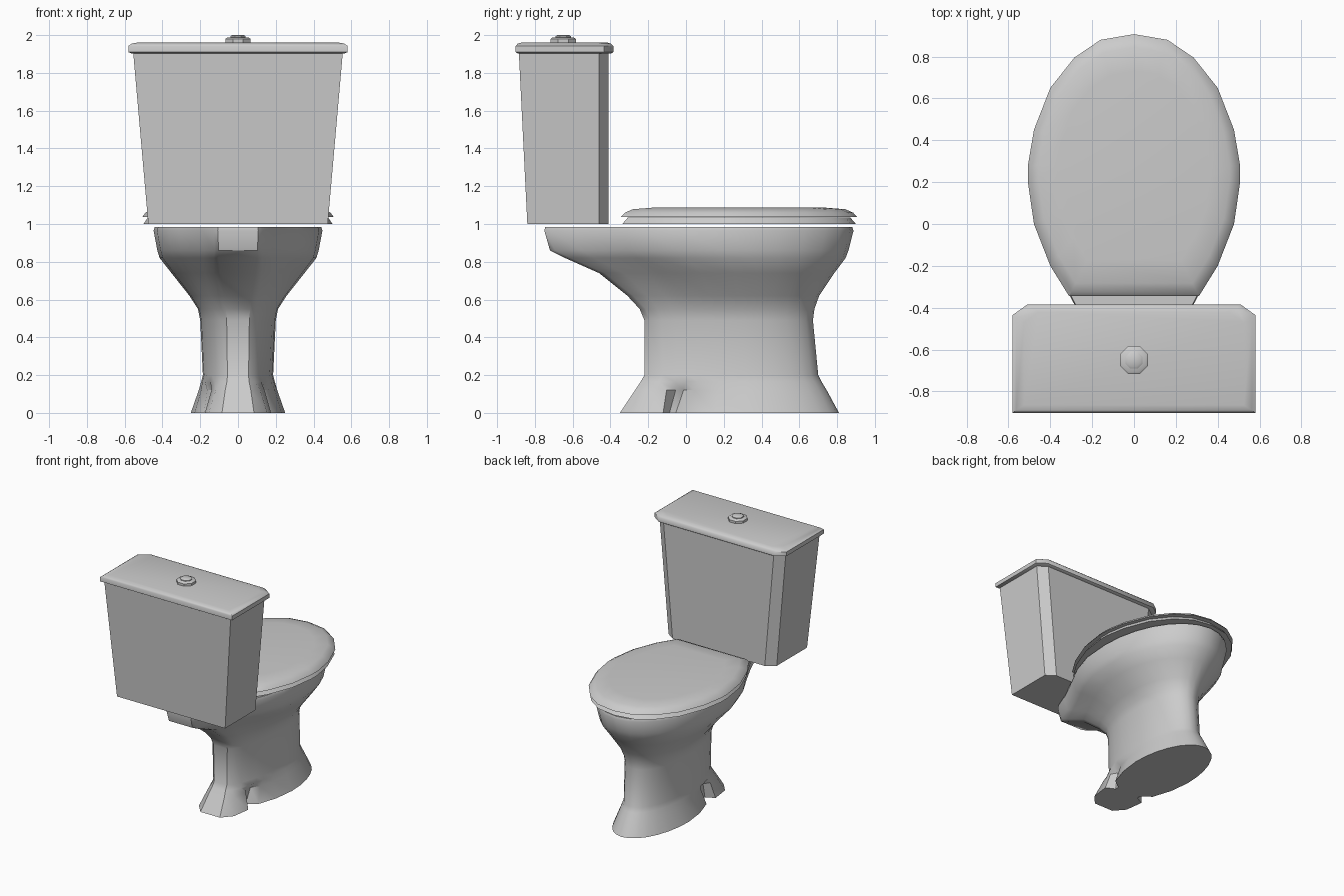
import bpy, bmesh
from math import sin, cos, pi

if "Cube" in bpy.data.objects:
    bpy.data.objects.remove(bpy.data.objects["Cube"])


def loft(name, rings, angle=40):
    """Skin a stack of equal-length rings of 3D points and cap both ends."""
    bm = bmesh.new()
    loops = [[bm.verts.new(p) for p in r] for r in rings]
    n = len(loops[0])
    for a, b in zip(loops, loops[1:]):
        for i in range(n):
            j = (i + 1) % n
            bm.faces.new((a[i], a[j], b[j], b[i]))
    bm.faces.new(loops[0][::-1])
    bm.faces.new(loops[-1])
    bmesh.ops.recalc_face_normals(bm, faces=bm.faces[:])
    mesh = bpy.data.meshes.new(name)
    bm.to_mesh(mesh)
    bm.free()
    ob = bpy.data.objects.new(name, mesh)
    bpy.context.collection.objects.link(ob)
    bpy.ops.object.select_all(action='DESELECT')
    ob.select_set(True)
    bpy.context.view_layer.objects.active = ob
    bpy.ops.object.shade_smooth_by_angle(angle=angle * pi / 180)
    return ob


def mirrored(half):
    """Close a right-hand outline by mirroring it across x = 0."""
    return half + [(-x, y) for x, y in reversed(half) if x > 1e-4]


# Rear half outlines: (distance fraction, width fraction)
LEDGE = [(0, 1), (.25, .96), (.45, .82), (.55, .71), (.63, .62), (.82, .42), (.97, .29), (1, .24)]
ROUND = [(0, 1), (.25, .97), (.45, .9), (.57, .83), (.68, .75), (.82, .63), (.94, .46), (1, .3)]
FOOT = [(0, 1), (.25, .92), (.48, .72), (.56, .42), (.61, .42), (.66, .7), (.88, .62), (1, .34)]


def blend(a, b, k):
    return [(p[0] + (q[0] - p[0]) * k, p[1] + (q[1] - p[1]) * k) for p, q in zip(a, b)]


def bowl_ring(z, y0, y1, w, rear):
    yc = y0 + (y1 - y0) * .58
    half = [(w * sin(i * pi / 14), yc + (y1 - yc) * cos(i * pi / 14)) for i in range(7)]
    half += [(w * g, yc - (yc - y0) * f) for f, g in rear]
    return [(x, y, z) for x, y in mirrored(half)]


# Bowl, pedestal and notched foot
loft("bowl_and_pedestal", [bowl_ring(*s) for s in (
    (0, -.35, .81, .25, FOOT),
    (.12, -.27, .745, .208, blend(FOOT, ROUND, .35)),
    (.165, -.24, .718, .195, ROUND),
    (.2, -.22, .70, .186, ROUND),
    (.49, -.22, .672, .2, ROUND),
    (.55, -.245, .68, .212, ROUND),
    (.62, -.31, .705, .257, blend(ROUND, LEDGE, .25)),
    (.74, -.46, .785, .352, blend(ROUND, LEDGE, .6)),
    (.82, -.64, .845, .415, blend(ROUND, LEDGE, .9)),
    (.86, -.72, .86, .427, LEDGE),
    (.965, -.75, .887, .447, LEDGE),
    (.985, -.745, .88, .44, LEDGE))])

# Seat and cover share one egg-shaped outline with a straight hinge side
EGG = mirrored([(0, .907), (.16, .88), (.285, .795), (.4, .65), (.478, .45), (.507, .28),
                (.507, .2), (.478, 0), (.4, -.2), (.31, -.345)])


def egg_ring(z, s):
    return [(x * s, .28 + (y - .28) * s, z) for x, y in EGG]


loft("seat", [egg_ring(z, s) for z, s in ((1.0, .988), (1.035, .94))])
loft("seat_cover", [egg_ring(z, s) for z, s in
                    ((1.037, 1), (1.06, .965), (1.078, .90), (1.087, .72))])


# Tank with chamfered corners on the bowl side
def tank_ring(z, w, y0, y1, cx=.07, cy=.05):
    half = [(w - cx, y1), (w, y1 - cy), (w, y0)]
    return [(x, y, z) for x, y in mirrored(half)]


loft("tank", [tank_ring(1.0, .475, -.84, -.41), tank_ring(1.91, .555, -.885, -.41)], 30)
loft("tank_lid", [tank_ring(*s) for s in (
    (1.903, .565, -.89, -.395), (1.91, .58, -.902, -.385),
    (1.943, .58, -.902, -.385), (1.955, .563, -.89, -.398),
    (1.962, .525, -.865, -.42))], 50)


# Flush button
def disc(z, r):
    return [(r * cos((i + .5) * pi / 4), -.65 + r * sin((i + .5) * pi / 4), z) for i in range(8)]


loft("button_collar", [disc(1.955, .072), disc(1.98, .072), disc(1.988, .06)])
loft("flush_button", [disc(1.98, .044), disc(1.994, .044), disc(2.0, .034)])
